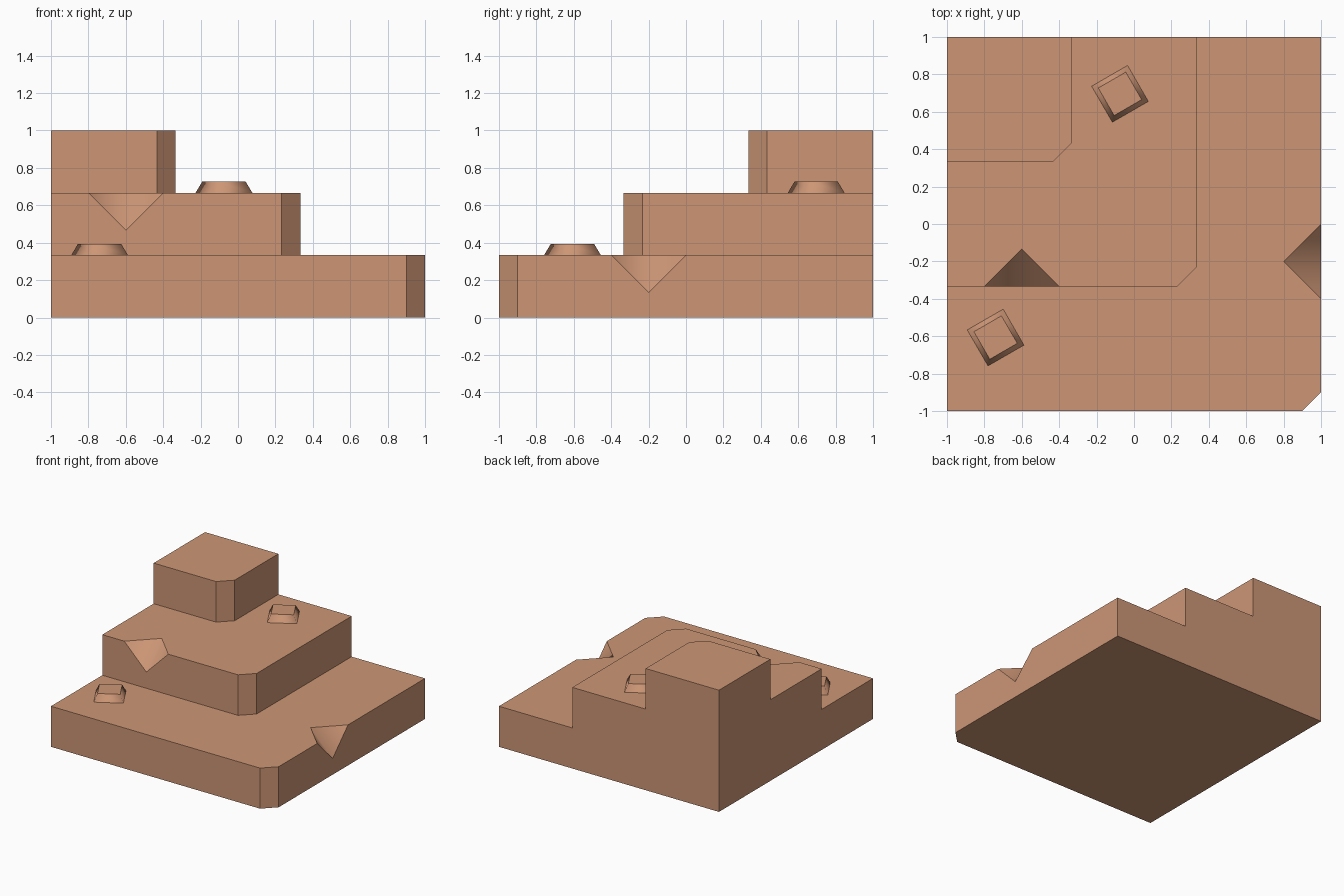
import bpy, bmesh, math
from mathutils import Vector, Matrix

if "Cube" in bpy.data.objects:
    bpy.data.objects.remove(bpy.data.objects["Cube"])

clay = bpy.data.materials.new("terracotta")
clay.diffuse_color = (0.61, 0.305, 0.18, 1)
clay.use_nodes = True
clay.node_tree.nodes["Principled BSDF"].inputs["Base Color"].default_value = clay.diffuse_color

EXTENTS = (1, 1 / 3, -1 / 3)   # right / front reach of each tier
STEP = 1 / 3                   # tier height
CHAMFER = 0.1


def finish(bm, name):
    bmesh.ops.remove_doubles(bm, verts=bm.verts[:], dist=1e-4)
    mesh = bpy.data.meshes.new(name)
    bm.to_mesh(mesh)
    bm.free()
    mesh.materials.append(clay)
    obj = bpy.data.objects.new(name, mesh)
    bpy.context.collection.objects.link(obj)
    return obj


def outline(e):
    return [(-1, -e), (e - CHAMFER, -e), (e, CHAMFER - e), (e, 1)]


def stepped_body():
    bm = bmesh.new()

    def face(points):
        bm.faces.new([bm.verts.new(p) for p in points])

    left, back = [], []
    outlines = [outline(e) for e in EXTENTS] + [[(-1, 1)]]
    for i in range(3):
        pts, z0, z1 = outlines[i], i * STEP, (i + 1) * STEP
        # risers with the chamfered corner
        for p, q in zip(pts, pts[1:]):
            face([(*p, z0), (*q, z0), (*q, z1), (*p, z1)])
        # tread
        face([(*p, z1) for p in pts + outlines[i + 1][::-1]])
        left += [(*pts[0], z0), (*pts[0], z1)]
        back += [(*pts[-1], z0), (*pts[-1], z1)]
    # stair-shaped flat sides and the underside
    for side in (left, back):
        face(side + [(-1, 1, 1), (-1, 1, 0)])
    face([(*p, 0) for p in outlines[0] + [(-1, 1)]])
    bmesh.ops.remove_doubles(bm, verts=bm.verts[:], dist=1e-4)
    bmesh.ops.recalc_face_normals(bm, faces=bm.faces[:])
    return finish(bm, "stepped_body")


def cut_notch(body, centre, r=0.2):
    # octahedral bite centred on a tread edge
    bm = bmesh.new()
    for axis in range(3):
        for s in (-r, r):
            v = Vector(centre)
            v[axis] += s
            bm.verts.new(v)
    bmesh.ops.convex_hull(bm, input=bm.verts[:])
    bmesh.ops.recalc_face_normals(bm, faces=bm.faces[:])
    for f in bm.faces:
        f.smooth = True
    cutter = finish(bm, "notch_cutter")
    cutter.hide_render = True
    mod = body.modifiers.new("notch", 'BOOLEAN')
    mod.operation, mod.solver, mod.object = 'DIFFERENCE', 'EXACT', cutter
    bpy.context.view_layer.objects.active = body
    bpy.ops.object.modifier_apply(modifier=mod.name)
    bpy.data.objects.remove(cutter)


def stud(name, x, y, z, height=0.06):
    # small tapered square stud, turned on its tread
    bm = bmesh.new()
    bmesh.ops.create_cone(bm, cap_ends=True, segments=4, radius1=0.157,
                          radius2=0.12, depth=height,
                          matrix=Matrix.Translation((x, y, z + height / 2))
                          @ Matrix.Rotation(math.radians(-15), 4, 'Z'))
    bm.normal_update()
    bmesh.ops.delete(bm, geom=[f for f in bm.faces if f.normal.z < -0.9],
                     context='FACES_ONLY')
    for f in bm.faces:
        f.smooth = f.normal.z < 0.9
    finish(bm, name)


body = stepped_body()
cut_notch(body, (-0.6, -1 / 3, 2 * STEP))
cut_notch(body, (1, -0.2, STEP))
stud("lower_stud", -0.74, -0.607, STEP)
stud("upper_stud", -0.075, 0.696, 2 * STEP)
